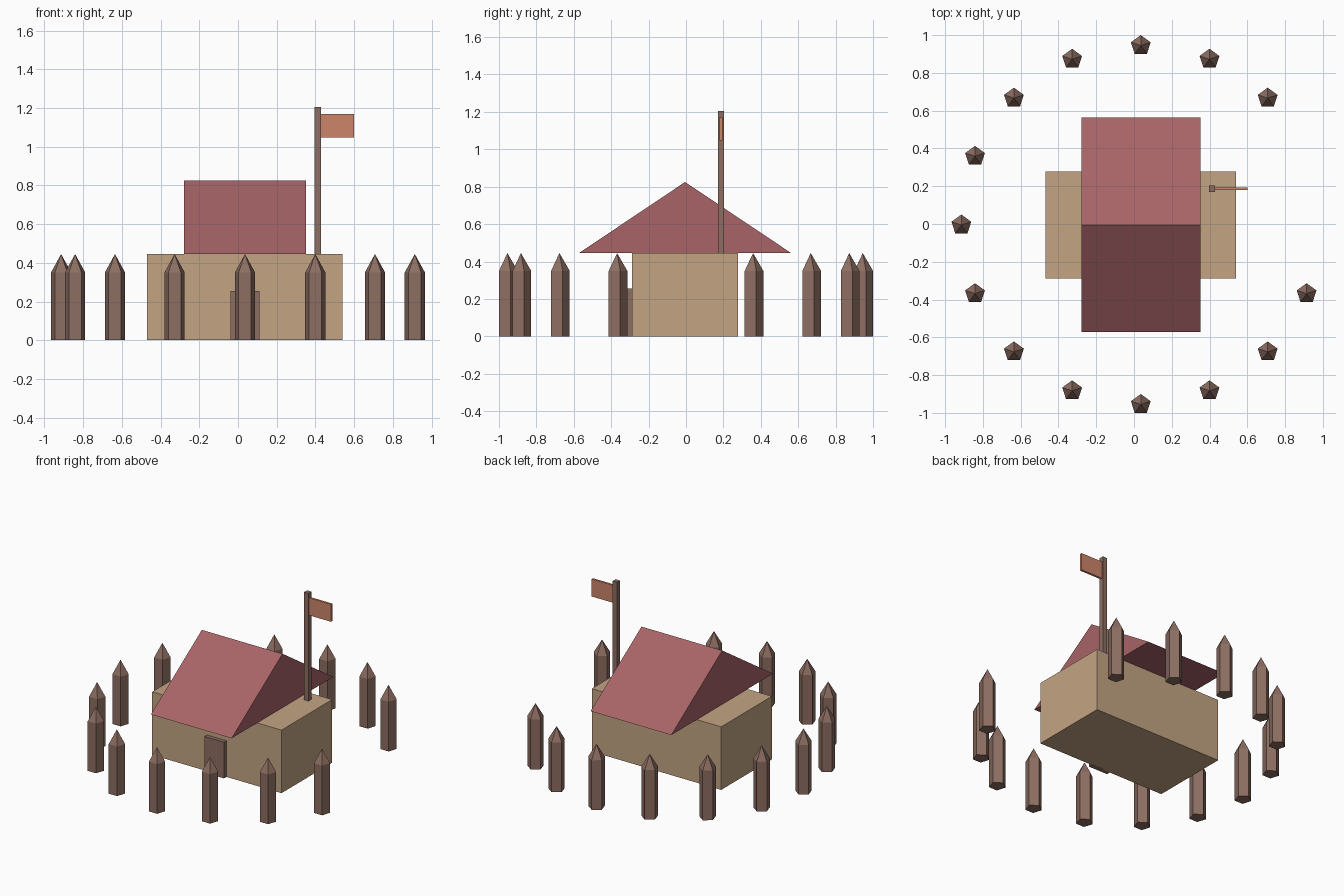
import bpy, math
from mathutils import Vector

default = bpy.data.objects.get("Cube")
if default:
    bpy.data.objects.remove(default, do_unlink=True)

# Centre of the stockade ring and the house
CX, CY = 0.036, -0.005
WALL_TOP = 0.445


def material(name, rgb):
    """Flat material from 0-255 display values."""
    linear = [((c / 255 + 0.055) / 1.055) ** 2.4 for c in rgb]
    mat = bpy.data.materials.new(name)
    mat.use_nodes = True
    mat.diffuse_color = (*linear, 1)
    shader = mat.node_tree.nodes["Principled BSDF"]
    shader.inputs["Base Color"].default_value = (*linear, 1)
    return mat


wood = material("dark wood", (141, 110, 98))
plaster = material("tan wall", (196, 165, 132))
tiles = material("red roof", (168, 100, 103))
cloth = material("orange cloth", (205, 133, 106))


def mesh_object(name, verts, faces, mat):
    mesh = bpy.data.meshes.new(name)
    mesh.from_pydata(verts, [], faces)
    mesh.materials.append(mat)
    obj = bpy.data.objects.new(name, mesh)
    bpy.context.collection.objects.link(obj)
    return obj


def box(name, low, high, mat):
    low, high = Vector(low), Vector(high)
    bpy.ops.mesh.primitive_cube_add(size=1, location=(low + high) / 2)
    obj = bpy.context.object
    obj.name = name
    obj.scale = high - low
    obj.data.materials.append(mat)
    return obj


# House body and door
box("house_walls", (CX - 0.505, CY - 0.2825, 0), (CX + 0.505, CY + 0.2825, WALL_TOP), plaster)
box("door", (CX - 0.075, CY - 0.31, 0), (CX + 0.075, CY - 0.27, 0.255), wood)

# Gable roof: a triangular prism with its ridge along x
profile = [(-0.5675, WALL_TOP), (0.5675, WALL_TOP), (0, 0.825)]
roof_verts = [(CX + x, CY + y, z) for x in (-0.315, 0.315) for y, z in profile]
mesh_object("roof", roof_verts,
            [(0, 2, 1), (3, 4, 5), (0, 1, 4, 3), (1, 2, 5, 4), (2, 0, 3, 5)], tiles)

# Flag and pole
box("flag_pole", (0.396, 0.17, WALL_TOP), (0.43, 0.203, 1.205), wood)
box("flag", (0.42, 0.179, 1.047), (0.60, 0.194, 1.17), cloth)

# Sharpened five-sided stake, one vertex pointing to +y
SIDES, RADIUS, SHOULDER = 5, 0.055, 0.35
ring = [(RADIUS * math.sin(-math.tau * i / SIDES), RADIUS * math.cos(math.tau * i / SIDES))
        for i in range(SIDES)]
stake_verts = [(x, y, z) for z in (0, SHOULDER) for x, y in ring] + [(0, 0, WALL_TOP)]
stake_faces = [tuple(reversed(range(SIDES)))]
for i in range(SIDES):
    j = (i + 1) % SIDES
    stake_faces.append((i, j, SIDES + j, SIDES + i))
    stake_faces.append((SIDES + i, SIDES + j, 2 * SIDES))

# Stockade ring with a two-stake gap as the entrance
COUNT, RING = 16, 0.95
for k in range(2, COUNT):
    angle = math.tau * k / COUNT
    stake = mesh_object(f"stake_{k - 1}", stake_verts, stake_faces, wood)
    stake.location = (CX + RING * math.cos(angle), CY + RING * math.sin(angle), 0)
